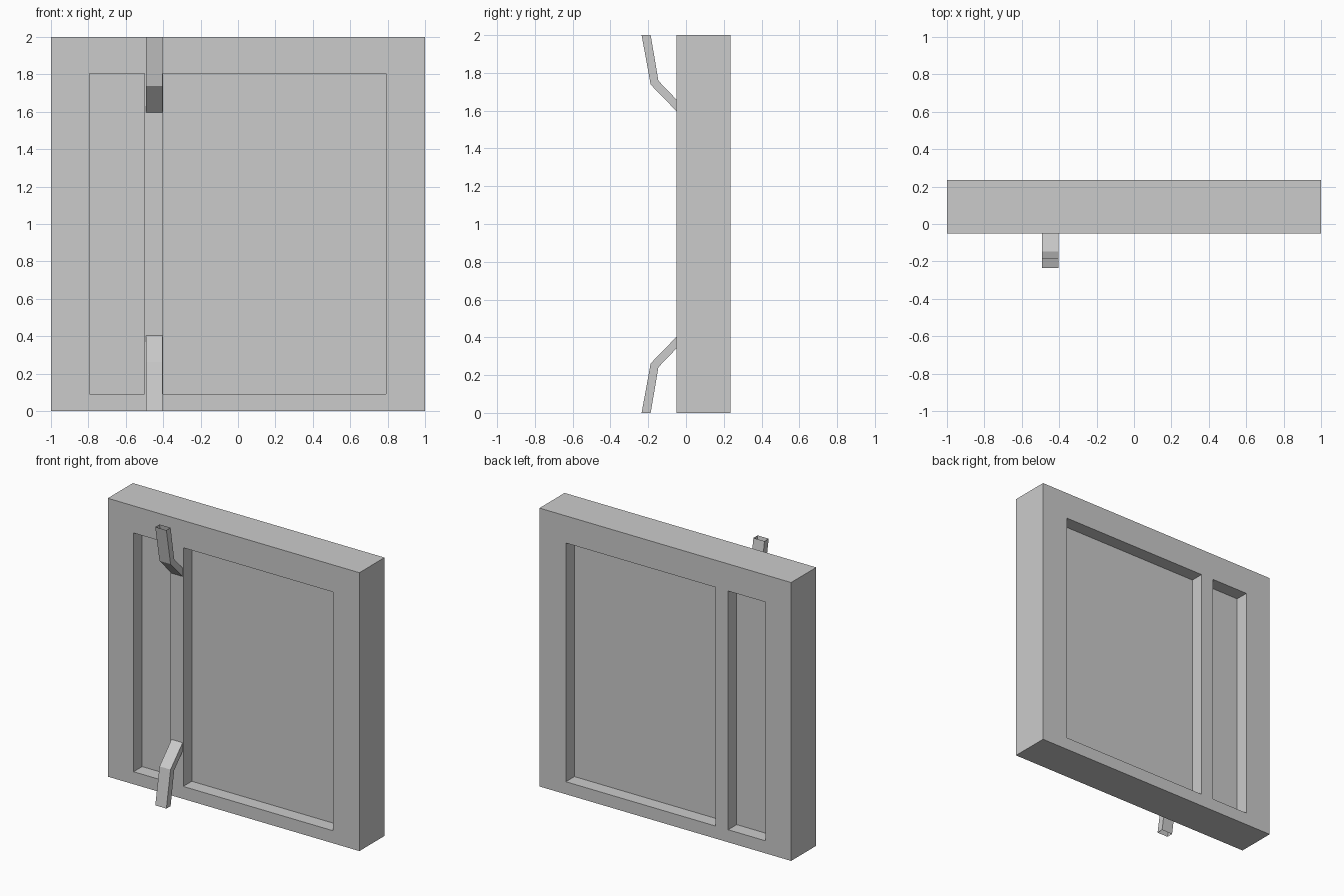
import bpy, bmesh
from mathutils import Vector

if "Cube" in bpy.data.objects:
    bpy.data.objects.remove(bpy.data.objects["Cube"])

FRONT, BACK, RECESS = -0.05, 0.235, 0.097
XS = [-1, -0.795, -0.5, -0.4, 0.79, 1]
ZS = [0, 0.09, 1.805, 2]


def add_object(name, bm):
    bmesh.ops.recalc_face_normals(bm, faces=bm.faces)
    mesh = bpy.data.meshes.new(name)
    bm.to_mesh(mesh)
    bm.free()
    ob = bpy.data.objects.new(name, mesh)
    bpy.context.collection.objects.link(ob)
    return ob


# Window frame: a gridded slab whose two panes are sunk in from both sides
bm = bmesh.new()
panes = []
for y, inward in ((FRONT, 1), (BACK, -1)):
    grid = [[bm.verts.new((x, y, z)) for z in ZS] for x in XS]
    for i in range(len(XS) - 1):
        for j in range(len(ZS) - 1):
            f = bm.faces.new((grid[i][j], grid[i + 1][j],
                              grid[i + 1][j + 1], grid[i][j + 1]))
            if j == 1 and i in (1, 3):
                panes.append((f, inward))
rim = [e for e in bm.edges if e.is_boundary]
bmesh.ops.bridge_loops(bm, edges=rim)
for f, inward in panes:
    new = bmesh.ops.extrude_discrete_faces(bm, faces=[f])["faces"][0]
    bmesh.ops.translate(bm, verts=new.verts, vec=Vector((0, inward * RECESS, 0)))
add_object("window_frame", bm)

# Bent handles: open-ended rectangular tubes, mirrored about mid height
PATH = [((-0.235, 0), (-0.187, 0)),
        ((-0.187, 0.262), (-0.146, 0.242)),
        ((FRONT, 0.403), (FRONT, 0.342))]
X0, X1 = -0.493, -0.405
for name, flip in (("lower_handle", False), ("upper_handle", True)):
    bm = bmesh.new()
    rings = []
    for outer, inner in PATH:
        corners = [(X0, *outer), (X1, *outer), (X1, *inner), (X0, *inner)]
        rings.append([bm.verts.new((x, y, 2 - z if flip else z))
                      for x, y, z in corners])
    for a, b in zip(rings, rings[1:]):
        for k in range(4):
            n = (k + 1) % 4
            bm.faces.new((a[k], a[n], b[n], b[k]))
    add_object(name, bm)
